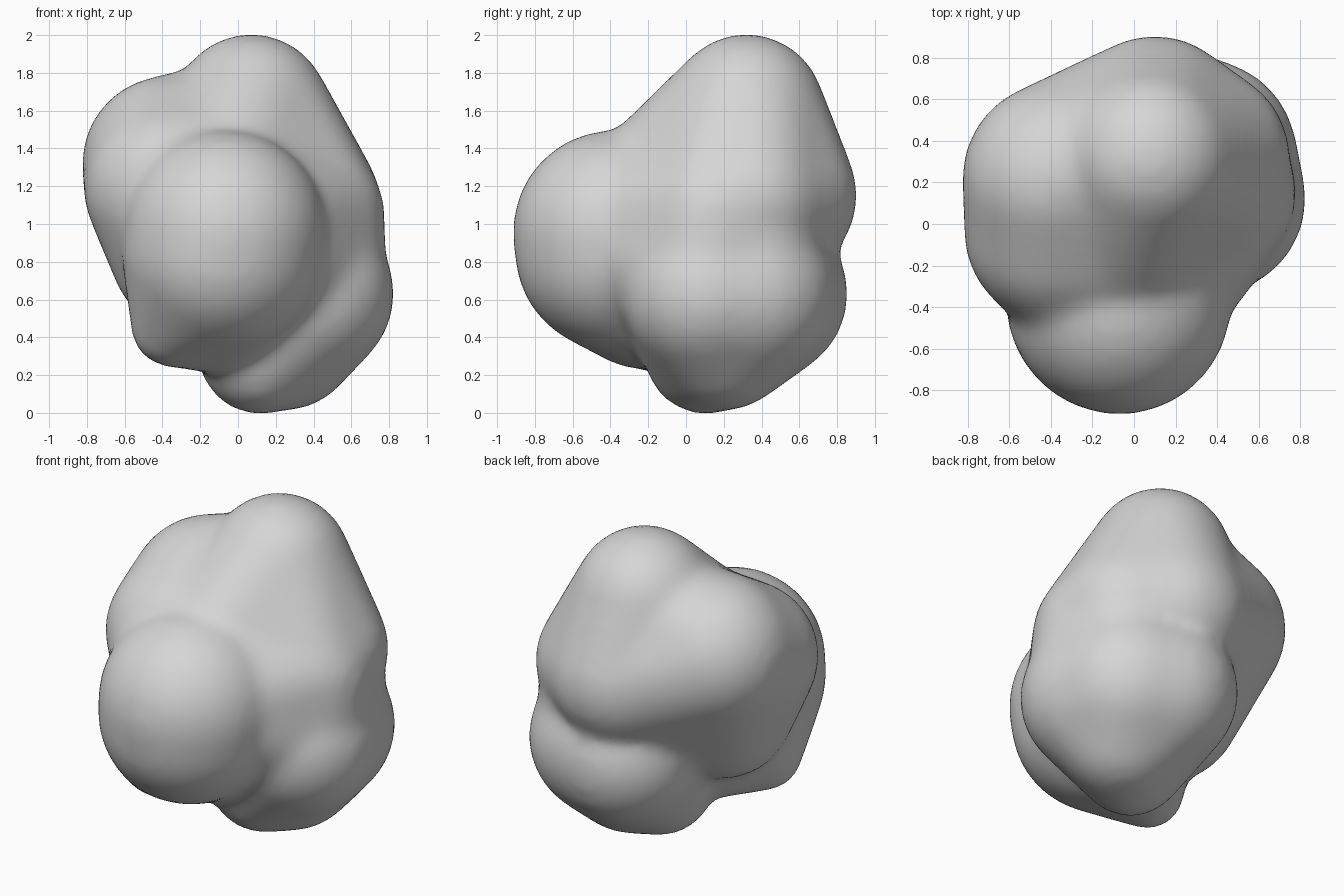
import bpy, bmesh
from mathutils import Matrix

cube = bpy.data.objects.get("Cube")
if cube:
    bpy.data.objects.remove(cube)

# Rounded masses shared between neighbouring lobes: x, y, z, radius
PEAK = (0.07, 0.32, 1.59, 0.41)
BACK = (0.10, 0.47, 1.15, 0.43)
NECK = (-0.06, -0.05, 1.20, 0.43)
SHOULDER = (0.40, 0.15, 1.05, 0.37)

# Each lobe is a taut skin stretched over a few balls
UPPER_BODY = [PEAK, BACK, NECK, SHOULDER, (0.33, 0.33, 1.12, 0.41)]
BASE = [(0.37, 0.12, 0.63, 0.45), (0.14, 0.40, 0.63, 0.45),
        (0.31, 0.32, 0.63, 0.47), (0.11, 0.10, 0.31, 0.31),
        (0.25, 0.20, 0.40, 0.38)]
SIDE_LOBE = [BACK, NECK, (-0.37, -0.04, 1.19, 0.44), (-0.36, 0.22, 1.32, 0.46),
             (-0.25, 0.00, 0.85, 0.42), (-0.10, 0.30, 1.44, 0.40),
             (-0.15, -0.28, 1.00, 0.42)]
FRONT_LOBE = [(-0.07, -0.38, 0.96, 0.53), (-0.08, -0.37, 0.86, 0.53),
              (-0.36, -0.30, 0.45, 0.20), (-0.10, -0.10, 0.48, 0.27),
              (0.10, 0.10, 0.90, 0.40)]
FLANK = [NECK, SHOULDER, (0.00, -0.30, 0.95, 0.44), (0.36, 0.13, 0.72, 0.42),
         (0.33, 0.32, 0.88, 0.40)]
SKIN = 0.008  # allowance for the softening below


def add_lobe(target, balls):
    """Wrap a convex skin round the balls and add it to the target mesh."""
    bm = bmesh.new()
    for x, y, z, radius in balls:
        bmesh.ops.create_icosphere(bm, subdivisions=4, radius=radius + SKIN,
                                   matrix=Matrix.Translation((x, y, z)))
    bmesh.ops.delete(bm, geom=bm.edges[:], context="EDGES_FACES")
    hull = bmesh.ops.convex_hull(bm, input=bm.verts[:])
    spare = {g for key in ("geom_interior", "geom_unused") for g in hull[key]
             if isinstance(g, bmesh.types.BMVert)}
    bmesh.ops.delete(bm, geom=list(spare), context="VERTS")
    bmesh.ops.recalc_face_normals(bm, faces=bm.faces[:])
    lobe = bpy.data.meshes.new("lobe")
    bm.to_mesh(lobe)
    bm.free()
    target.from_mesh(lobe)
    bpy.data.meshes.remove(lobe)


# Gather the lobes into one boulder
shape = bmesh.new()
for lobe_balls in (UPPER_BODY, BASE, SIDE_LOBE, FRONT_LOBE, FLANK):
    add_lobe(shape, lobe_balls)
mesh = bpy.data.meshes.new("boulder")
shape.to_mesh(mesh)
shape.free()
boulder = bpy.data.objects.new("boulder", mesh)
bpy.context.collection.objects.link(boulder)

# Fuse the lobes and soften the creases between them
fuse = boulder.modifiers.new("fuse", "REMESH")
fuse.mode = "VOXEL"
fuse.voxel_size = 0.035
fuse.use_smooth_shade = True
soften = boulder.modifiers.new("soften", "SMOOTH")
soften.factor = 0.5
soften.iterations = 18

# Plain grey stone
stone = bpy.data.materials.new("grey_stone")
stone.use_nodes = True
grey = (0.67, 0.67, 0.67, 1)
stone.diffuse_color = grey
stone.node_tree.nodes["Principled BSDF"].inputs["Base Color"].default_value = grey
mesh.materials.append(stone)
